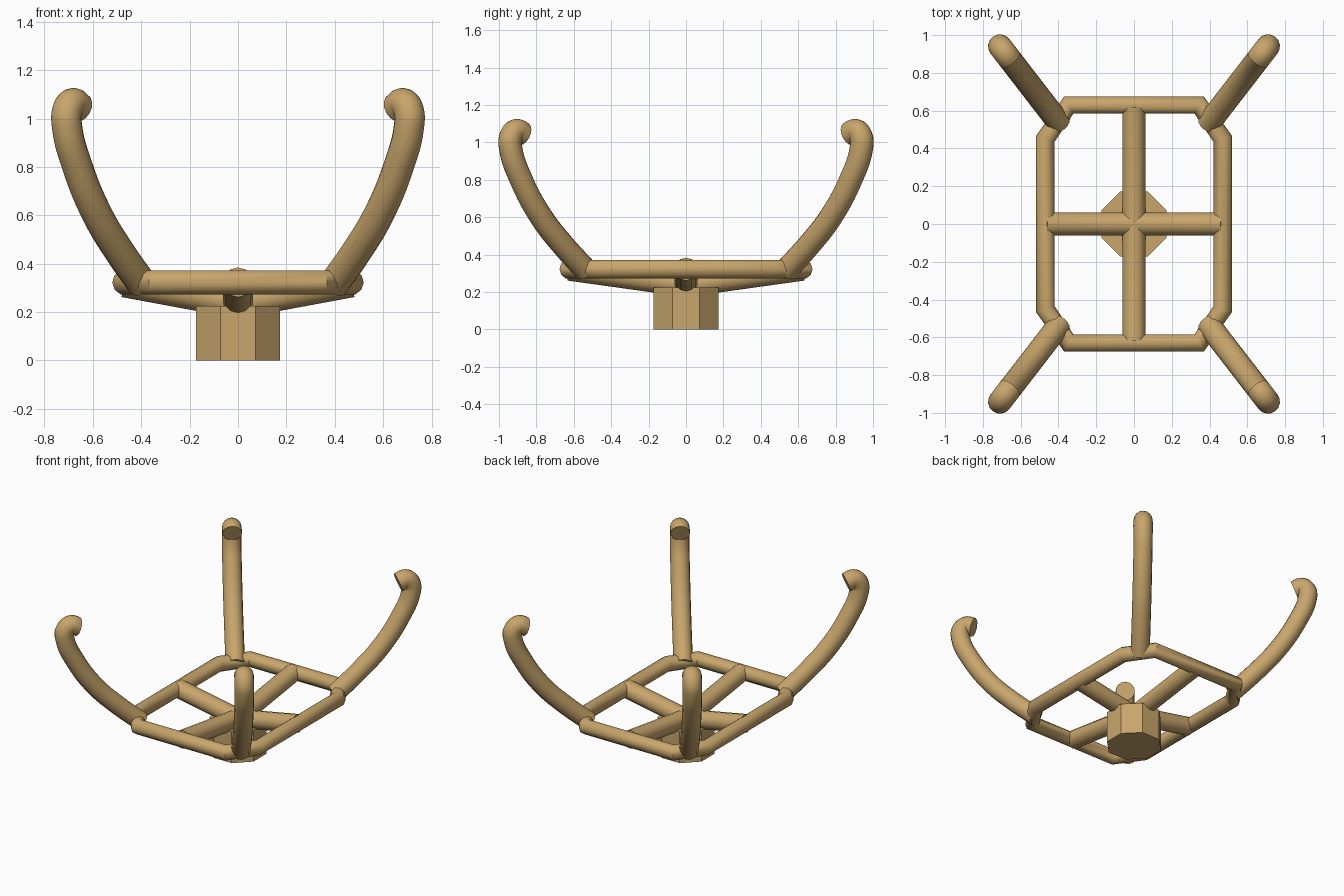
import bpy, math

if "Cube" in bpy.data.objects:
    bpy.data.objects.remove(bpy.data.objects["Cube"])

tan = bpy.data.materials.new("tan")
tan.diffuse_color = (0.58, 0.38, 0.15, 1)
tan.use_nodes = True
tan.node_tree.nodes["Principled BSDF"].inputs["Base Color"].default_value = tan.diffuse_color


def finish(ob, name):
    ob.name = name
    ob.data.materials.clear()
    ob.data.materials.append(tan)
    bpy.ops.object.select_all(action='DESELECT')
    ob.select_set(True)
    bpy.context.view_layer.objects.active = ob
    bpy.ops.object.shade_smooth_by_angle(angle=math.radians(40))
    return ob


def tube(name, pts, radius, res=4, smooth=False, closed=False):
    """Round tube swept along a path, turned into a mesh."""
    cu = bpy.data.curves.new(name, 'CURVE')
    cu.dimensions = '3D'
    cu.bevel_depth = radius
    cu.bevel_resolution = res
    cu.use_fill_caps = True
    cu.resolution_u = 6
    sp = cu.splines.new('BEZIER' if smooth else 'POLY')
    if smooth:
        sp.bezier_points.add(len(pts) - 1)
        for bp, p in zip(sp.bezier_points, pts):
            bp.co = p
            bp.handle_left_type = bp.handle_right_type = 'AUTO'
    else:
        sp.points.add(len(pts) - 1)
        for q, p in zip(sp.points, pts):
            q.co = (*p, 1)
    sp.use_cyclic_u = closed
    ob = bpy.data.objects.new(name, cu)
    bpy.context.collection.objects.link(ob)
    bpy.ops.object.select_all(action='DESELECT')
    ob.select_set(True)
    bpy.context.view_layer.objects.active = ob
    bpy.ops.object.convert(target='MESH')
    return finish(bpy.context.view_layer.objects.active, name)


# Rectangular ring with cut corners
Z = 0.323
ring = [(0.47, -0.45), (0.47, 0.45), (0.345, 0.63), (-0.345, 0.63),
        (-0.47, 0.45), (-0.47, -0.45), (-0.345, -0.63), (0.345, -0.63)]
tube("frame_ring", [(x, y, Z) for x, y in ring], 0.052, res=3, closed=True)

# Cross bars sagging to the middle
tube("cross_bar_side", [(-0.47, 0, Z), (0, 0, 0.235), (0.47, 0, Z)], 0.062)
tube("cross_bar_long", [(0, -0.625, Z), (0, 0, 0.235), (0, 0.625, Z)], 0.062)

# Hooked corner arms, mirrored to all four corners
profile = [(0.395, 0.315), (0.49, 0.45), (0.58, 0.60), (0.663, 0.80),
           (0.707, 0.97), (0.706, 1.03), (0.684, 1.063), (0.654, 1.045)]
arm = tube("corner_arm", [(x, 0.54 + (x - 0.40) * 1.295, z) for x, z in profile],
           0.063, res=6, smooth=True)
m = arm.modifiers.new("mirror", 'MIRROR')
m.use_axis = (True, True, False)
m.use_clip = False
m.use_mirror_merge = False

# Eight-sided base block
bpy.ops.mesh.primitive_cylinder_add(vertices=8, radius=0.187, depth=0.225,
                                    location=(0, 0, 0.1125),
                                    rotation=(0, 0, math.radians(22.5)))
base = bpy.context.object
finish(base, "base_block")
bpy.ops.object.shade_smooth_by_angle(angle=math.radians(50))
